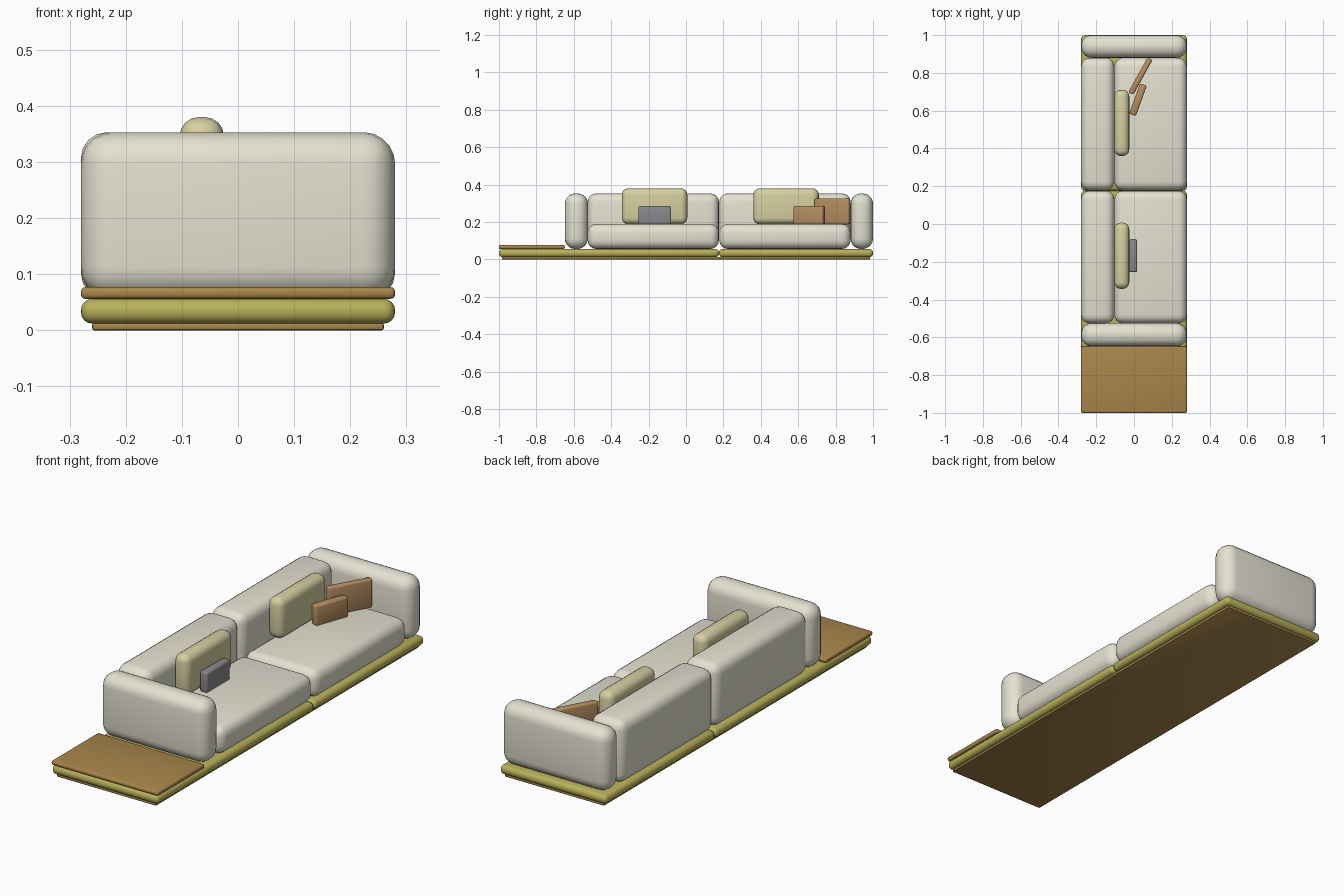
import bpy
from math import radians

if "Cube" in bpy.data.objects:
    bpy.data.objects.remove(bpy.data.objects["Cube"])


def material(name, rgb):
    m = bpy.data.materials.new(name)
    m.diffuse_color = (*rgb, 1)
    m.use_nodes = True
    m.node_tree.nodes["Principled BSDF"].inputs["Base Color"].default_value = m.diffuse_color
    return m


cream = material("cream", (0.78, 0.76, 0.64))
olive = material("olive", (0.48, 0.44, 0.10))
sand = material("sand", (0.68, 0.63, 0.36))
wood = material("wood", (0.40, 0.24, 0.07))
tan = material("tan", (0.46, 0.27, 0.12))
slate = material("slate", (0.26, 0.25, 0.27))


def rounded_box(name, x, y, z, radius, mat, segments=4, turn=0):
    """Bevelled box from (min, max) ranges, optionally turned about z."""
    bpy.ops.mesh.primitive_cube_add(size=1, location=[sum(r) / 2 for r in (x, y, z)])
    ob = bpy.context.object
    ob.name = name
    ob.scale = [r[1] - r[0] for r in (x, y, z)]
    bpy.ops.object.transform_apply(location=False, rotation=False, scale=True)
    bevel = ob.modifiers.new("rounding", 'BEVEL')
    bevel.width = radius
    bevel.segments = segments
    bpy.ops.object.modifier_apply(modifier=bevel.name)
    bpy.ops.object.shade_smooth_by_angle(angle=radians(40))
    ob.rotation_euler.z = radians(turn)
    ob.data.materials.append(mat)
    return ob


W = (-0.28, 0.28)

# Plinth, two platform halves and the low side table
rounded_box("plinth", (-0.26, 0.26), (-0.985, 0.985), (0, 0.013), 0.004, wood, 2)
rounded_box("platform_front", W, (-1, 0.176), (0.012, 0.056), 0.02, olive)
rounded_box("platform_rear", W, (0.176, 1), (0.012, 0.056), 0.02, olive)
rounded_box("side_table", W, (-1, -0.648), (0.056, 0.077), 0.008, wood, 3)

# Armrests
for name, y in (("armrest_front", (-0.648, -0.524)), ("armrest_rear", (0.88, 1))):
    rounded_box(name, W, y, (0.056, 0.353), 0.056, cream, 5)

# Seat, backrest and pillow for each place
for name, y0, p0 in (("front", -0.526, -0.343), ("rear", 0.178, 0.36)):
    y = (y0, y0 + 0.702)
    rounded_box("seat_" + name, (-0.104, 0.28), y, (0.056, 0.19), 0.046, cream)
    rounded_box("backrest_" + name, (-0.28, -0.104), y, (0.056, 0.353), 0.046, cream)
    rounded_box("pillow_" + name, (-0.104, -0.025), (p0, p0 + 0.35),
                (0.188, 0.38), 0.034, sand)

# Small flat cushions: centre, thickness, length, height, turn
for name, cx, cy, t, l, h, turn, mat in (
        ("small_cushion_grey", -0.004, -0.167, 0.04, 0.175, 0.097, 0, slate),
        ("small_cushion_tan", 0.021, 0.658, 0.038, 0.17, 0.097, -20, tan),
        ("large_cushion_tan", 0.034, 0.783, 0.03, 0.21, 0.137, -29, tan)):
    rounded_box(name, (cx - t / 2, cx + t / 2), (cy - l / 2, cy + l / 2),
                (0.188, 0.188 + h), 0.009, mat, 3, turn)
